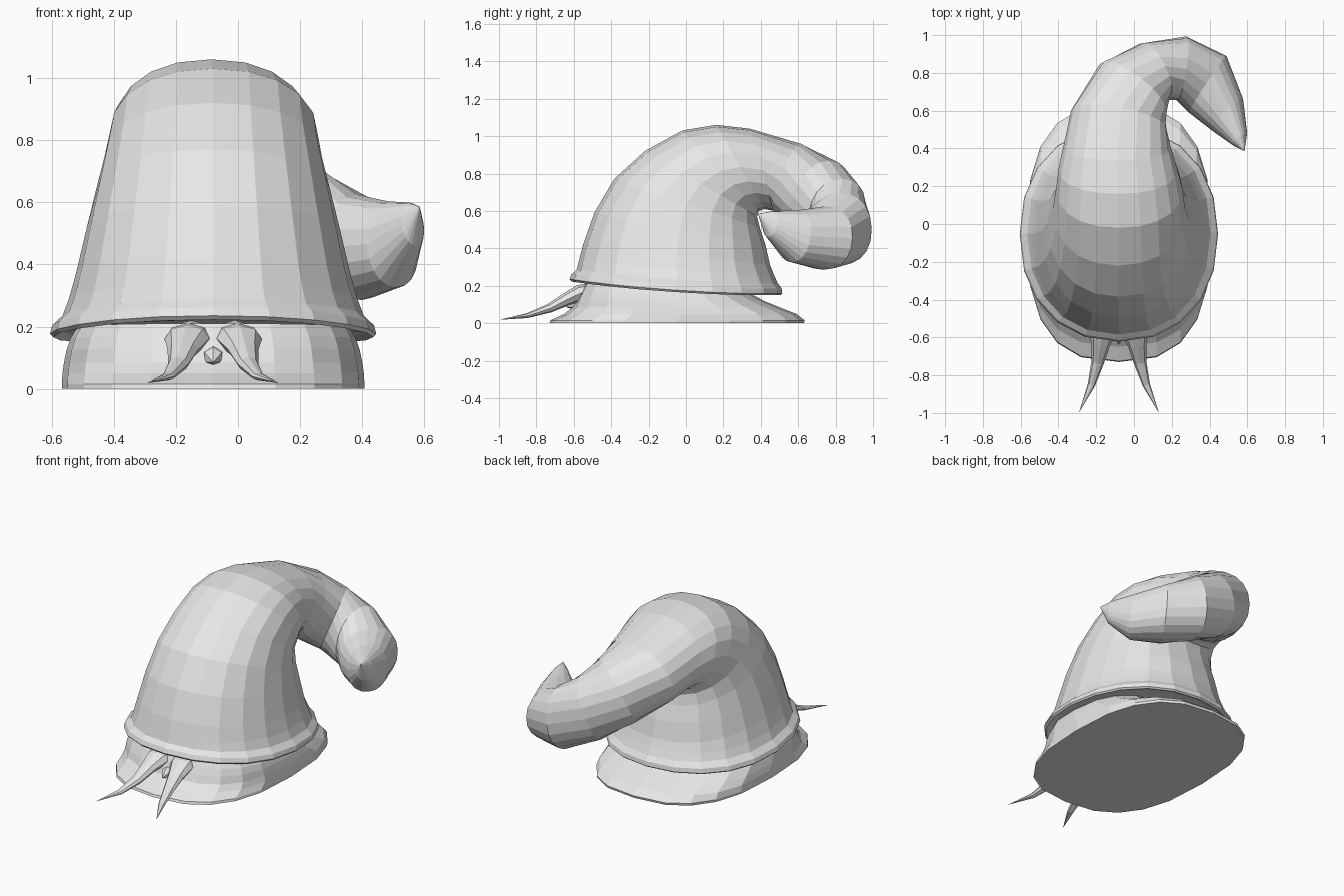
import bpy, bmesh, math
from mathutils import Vector

if "Cube" in bpy.data.objects:
    bpy.data.objects.remove(bpy.data.objects["Cube"])

CX = -0.08
grey = bpy.data.materials.new("light_grey")
grey.diffuse_color = (0.8, 0.8, 0.8, 1)
grey.use_nodes = True
grey.node_tree.nodes["Principled BSDF"].inputs["Base Color"].default_value = grey.diffuse_color


def loft(name, rings, sides, power=2.0, tip=None):
    """Skin rings given as (centre, up half-axis, side half-axis, sag)."""
    bm = bmesh.new()
    loops = []
    for c, u, v, sag in rings:
        loop = []
        for i in range(sides):
            a = 2 * math.pi * i / sides
            co, si = math.cos(a), math.sin(a)
            p, q = (math.copysign(abs(t) ** (2 / power), t) for t in (co, si))
            loop.append(bm.verts.new(c + u * p + v * q - Vector((0, 0, sag * si * si))))
        loops.append(loop)
    for a, b in zip(loops, loops[1:]):
        for i in range(sides):
            j = (i + 1) % sides
            bm.faces.new((a[i], a[j], b[j], b[i]))
    bm.faces.new(loops[0])
    if tip:
        t = bm.verts.new(tip)
        for i in range(sides):
            bm.faces.new((loops[-1][i], loops[-1][(i + 1) % sides], t))
    else:
        bm.faces.new(loops[-1])
    bmesh.ops.recalc_face_normals(bm, faces=bm.faces)
    me = bpy.data.meshes.new(name)
    bm.to_mesh(me)
    bm.free()
    me.materials.append(grey)
    ob = bpy.data.objects.new(name, me)
    bpy.context.collection.objects.link(ob)
    return ob


def span(fy, fz, by, bz, hw, sag=0.0, fx=CX, bx=CX):
    """Ring through a front point and a back point with a half width."""
    f, b = Vector((fx, fy, fz)), Vector((bx, by, bz))
    return (f + b) / 2, (f - b) / 2, Vector((hw, 0, 0)), sag


def tube(c, d, a, b):
    """Ring across a path direction with side radius a and upright radius b."""
    d = Vector(d).normalized()
    s = d.cross(Vector((0, 0, 1))).normalized()
    return Vector(c), s.cross(d) * b, s * a, 0.0


# Floppy hat: flared brim, dome, then a tail curling back and to the right
hat = [
    span(-.575, .232, .47, .163, .48, .015),
    span(-.61, .222, .505, .15, .515, .02),
    span(-.622, .235, .515, .158, .525, .02),
    span(-.612, .262, .512, .185, .518, .02),
    span(-.585, .285, .49, .215, .485, .015),
    span(-.572, .335, .472, .255, .465, .008),
    span(-.55, .42, .45, .31, .443),
    span(-.49, .59, .425, .42, .41),
    span(-.385, .77, .395, .51, .377),
    span(-.22, .92, .38, .57, .35),
    span(-.02, 1.03, .39, .60, .335, bx=-.075),
    span(.16, 1.06, .42, .61, .315, fx=-.085, bx=-.085),
    span(.34, 1.04, .47, .60, .285, fx=-.09, bx=-.09),
    tube((-.08, .55, .765), (.2, .98, -.35), .258, .205),
    tube((-.01, .705, .685), (.63, .78, -.45), .222, .2),
    tube((.10, .805, .59), (.9, .42, -.4), .165, .195),
    tube((.25, .825, .505), (.98, -.15, -.15), .17, .195),
    tube((.39, .74, .455), (.83, -.55, .05), .18, .17),
    tube((.495, .58, .465), (.72, -.69, .15), .118, .14),
    tube((.562, .45, .53), (.7, -.7, .2), .05, .07),
]
loft("hat", hat, 20, 2.2, (.585, .385, .585))

# Low flared head under the brim
head = [
    span(-.73, 0, .63, 0, .487),
    span(-.725, .015, .635, .015, .487),
    span(-.65, .05, .59, .05, .485),
    span(-.605, .085, .5, .085, .48),
    span(-.585, .13, .42, .118, .472),
    span(-.565, .17, .36, .15, .46),
    span(-.545, .21, .32, .18, .44),
]
loft("head", head, 20, 2.65)

# Pair of curved, pointed whiskers
for side, name in ((-1, "left_whisker"), (1, "right_whisker")):
    path = [((.07, -.48, .17), (.1, -1, -.1), .08, .05),
            ((.085, -.57, .16), (.1, -1, -.3), .072, .045),
            ((.097, -.64, .127), (.12, -1, -.5), .05, .035),
            ((.112, -.73, .08), (.22, -1, -.45), .034, .024),
            ((.145, -.85, .04), (.4, -1, -.25), .02, .013)]
    rings = [tube((CX + side * c[0], c[1], c[2]), (side * d[0], d[1], d[2]), a, b)
             for c, d, a, b in path]
    loft(name, rings, 8, 2.0, (CX + side * .212, -1, .018))

# Small pointed snout between the whiskers
loft("snout", [tube((CX, -.53, .11), (0, -1, -.1), .05, .04),
               tube((CX, -.6, .10), (0, -1, -.2), .03, .03)], 6, 2.0, (CX, -.64, .085))
